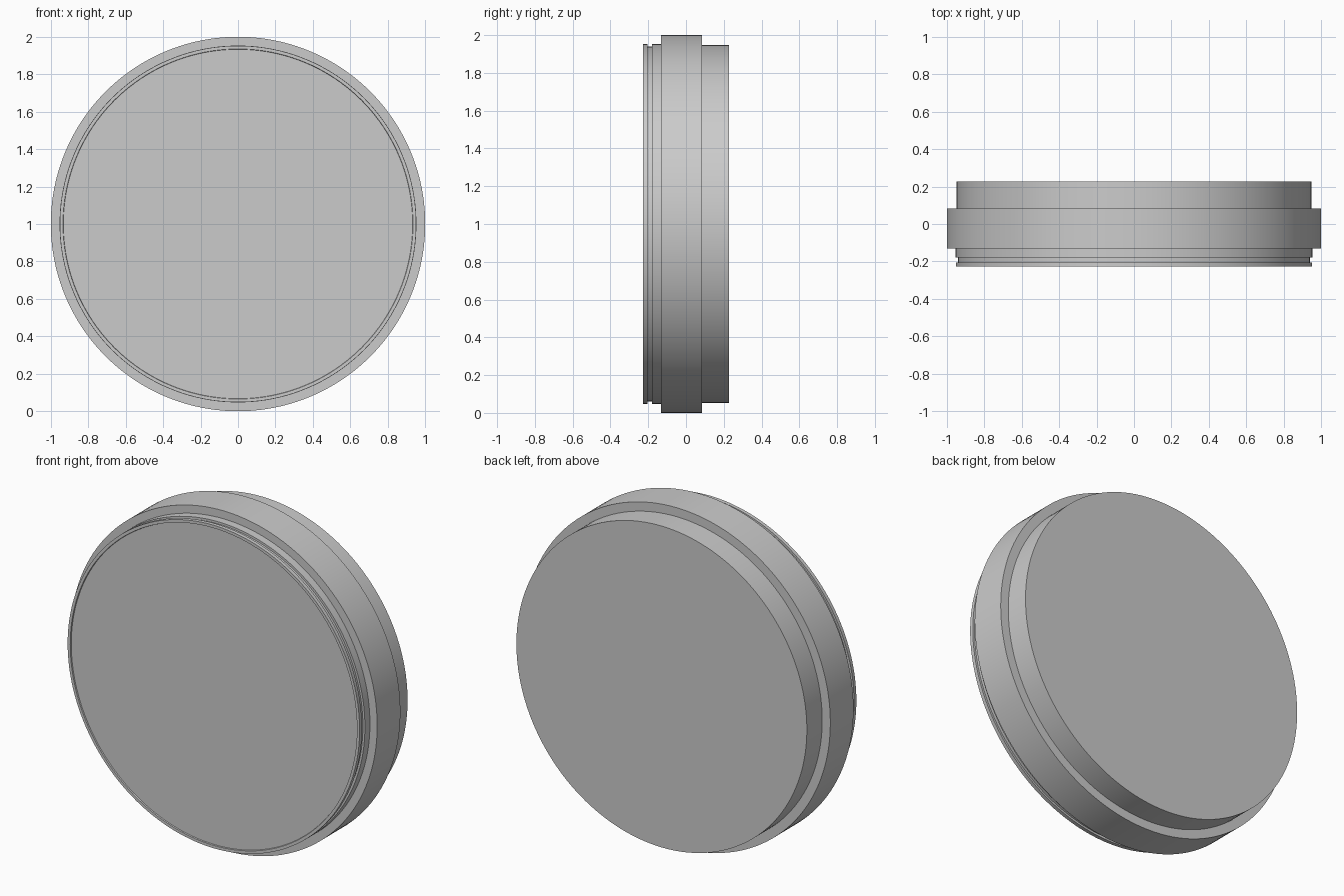
import bpy, bmesh, math
from mathutils import Matrix, Vector

cube = bpy.data.objects.get("Cube")
if cube:
    bpy.data.objects.remove(cube, do_unlink=True)


def make_material(name, value):
    mat = bpy.data.materials.new(name)
    mat.use_nodes = True
    colour = (value, value, value, 1.0)
    mat.diffuse_color = colour
    mat.node_tree.nodes["Principled BSDF"].inputs["Base Color"].default_value = colour
    return mat


def lathe(name, profile, mat, centre_z=1.0, segments=160):
    """Spin a (radius, y) profile around the front-to-back axis."""
    bm = bmesh.new()
    verts = [bm.verts.new((r, y, 0)) for r, y in profile]
    edges = [bm.edges.new(pair) for pair in zip(verts, verts[1:])]
    bmesh.ops.spin(bm, geom=verts + edges, cent=(0, 0, 0), axis=(0, 1, 0),
                   angle=math.tau, steps=segments, use_duplicate=False)
    bmesh.ops.remove_doubles(bm, verts=bm.verts[:], dist=0.0001)
    bmesh.ops.recalc_face_normals(bm, faces=bm.faces[:])
    bmesh.ops.transform(bm, matrix=Matrix.Translation(Vector((0, 0, centre_z))),
                        verts=bm.verts[:])
    mesh = bpy.data.meshes.new(name)
    bm.to_mesh(mesh)
    bm.free()
    mesh.materials.append(mat)
    obj = bpy.data.objects.new(name, mesh)
    bpy.context.collection.objects.link(obj)
    bpy.ops.object.select_all(action="DESELECT")
    obj.select_set(True)
    bpy.context.view_layer.objects.active = obj
    bpy.ops.object.shade_smooth_by_angle(angle=math.radians(30))
    return obj


grey = make_material("light_grey", 0.6)

# Front plate with a shallow recess inside a thin rim
front = [(0, -0.22), (0.933, -0.22), (0.935, -0.227), (0.952, -0.227)]
# Retaining groove behind the rim, then the collar
groove = [(0.952, -0.205), (0.94, -0.205), (0.94, -0.179), (0.953, -0.179)]
# Wide flange around the middle
flange = [(0.953, -0.132), (1.0, -0.132), (1.0, 0.084), (0.947, 0.084)]
# Plain plug with a flat back
back = [(0.947, 0.227), (0, 0.227)]

lathe("round_cap", front + groove + flange + back, grey)
